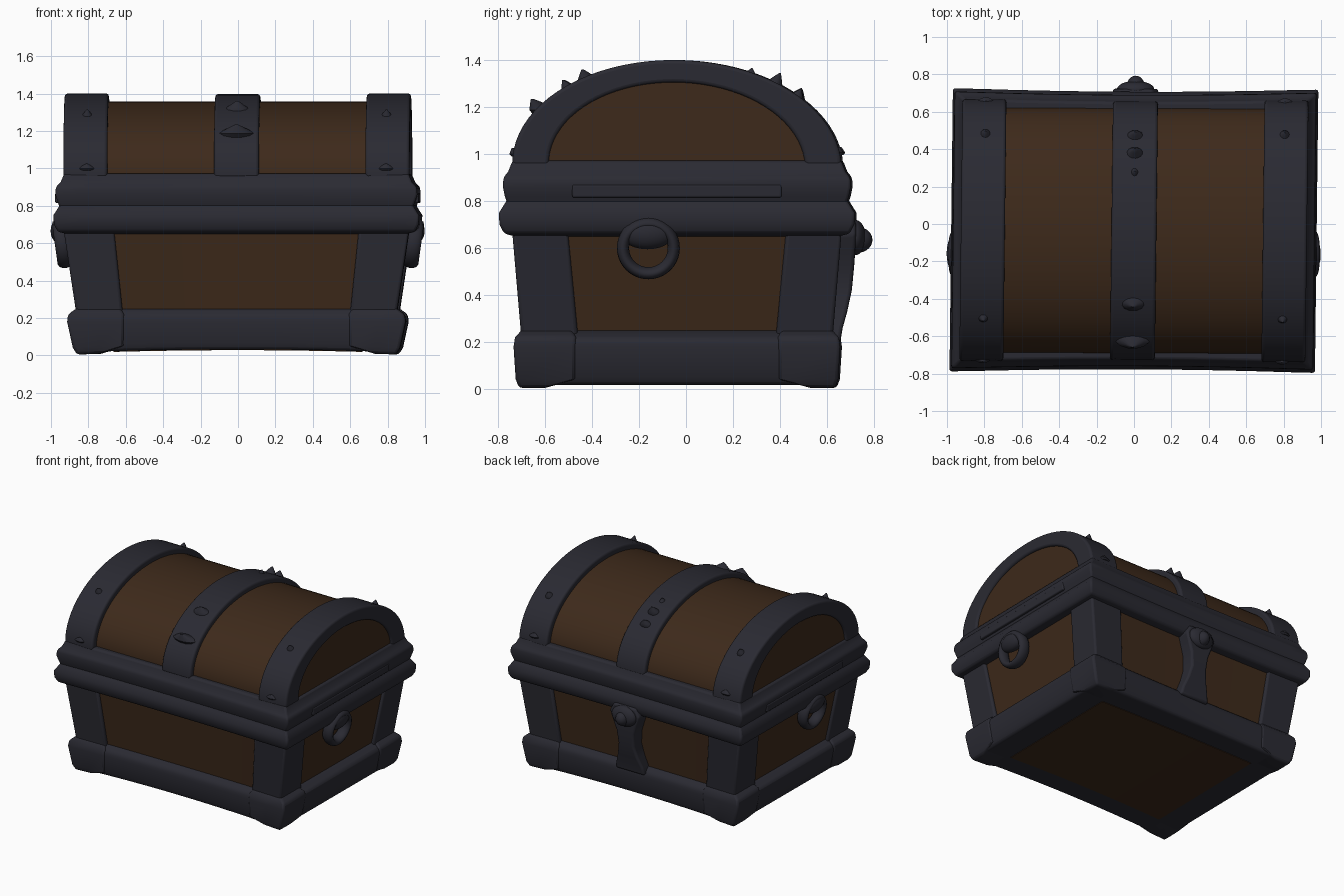
import bpy, bmesh, math
from mathutils import Vector, Matrix

if "Cube" in bpy.data.objects:
    bpy.data.objects.remove(bpy.data.objects["Cube"])

CY = -0.035          # the chest body sits slightly forward of the lock
ZC = 0.95            # spring line of the arched lid
# slight hand-made skew
TWIST = Matrix(((1, 0.012, 0, 0), (-0.004, 1, 0, 0), (0, 0, 1, 0), (0, 0, 0, 1)))


def material(name, rgb):
    m = bpy.data.materials.new(name)
    m.diffuse_color = (*rgb, 1)
    m.use_nodes = True
    m.node_tree.nodes["Principled BSDF"].inputs["Base Color"].default_value = m.diffuse_color
    return m


IRON = material("dark_iron", (0.023, 0.023, 0.032))
WOOD = material("brown_wood", (0.047, 0.0225, 0.0105))


def finish(name, bm, mat, bevel=0.0):
    bmesh.ops.recalc_face_normals(bm, faces=bm.faces)
    bm.transform(TWIST)
    me = bpy.data.meshes.new(name)
    bm.to_mesh(me)
    bm.free()
    me.materials.append(mat)
    ob = bpy.data.objects.new(name, me)
    bpy.context.collection.objects.link(ob)
    if bevel:
        mod = ob.modifiers.new("soft_edges", 'BEVEL')
        mod.width = bevel
        mod.segments = 3
        mod.limit_method = 'ANGLE'
        mod.angle_limit = math.radians(35)
    return ob


def bow(x, y, z):
    """Long sides sag inwards and the underside arches up a little."""
    k = max(0.0, 1 - (x / 0.93) ** 2)
    return x, CY + (y - CY) * (1 - 0.02 * k), z + (0.018 * k if z < 0.1 else 0)


def loft(name, levels, mat, bevel=0.0, n=1):
    """Stack of rectangles: (z, x0, x1, y0, y1), cut n times along x."""
    bm = bmesh.new()
    rings = []
    for z, x0, x1, y0, y1 in levels:
        xs = [x0 + (x1 - x0) * i / n for i in range(n + 1)]
        pts = [(x, y0) for x in xs] + [(x, y1) for x in xs[::-1]]
        rings.append([bm.verts.new(bow(x, y, z)) for x, y in pts])
    m = 2 * n + 2
    for lo, hi in zip(rings, rings[1:]):
        for i in range(m):
            j = (i + 1) % m
            bm.faces.new((lo[i], lo[j], hi[j], hi[i]))
    for r in (rings[0], rings[-1]):
        for i in range(n):
            bm.faces.new((r[i], r[i + 1], r[m - 2 - i], r[m - 1 - i]))
    return finish(name, bm, mat, bevel)


def tier(name, levels, mat, bevel=0.0):
    """Centred stack: (z, half x, half y)."""
    return loft(name, [(z, -x, x, CY - y, CY + y) for z, x, y in levels], mat, bevel, 12)


def corner(name, levels, sx, sy, mat, bevel):
    """Corner stack: (z, inner x, outer x, inner y, outer y), mirrored by sign."""
    return loft(name, [(z, *sorted((sx * a, sx * b)), *sorted((CY + sy * c, CY + sy * d)))
                       for z, a, b, c, d in levels], mat, bevel, 2)


def arch(name, x0, x1, outer, inner, mat, bevel=0.0, n=40):
    """Half-elliptical band (or solid when inner is None) extruded along x."""
    def curve(r):
        return [(CY + r[0] * math.cos(math.pi * i / n) - 0.015 * math.sin(math.pi * i / n),
                 ZC + r[1] * math.sin(math.pi * i / n)) for i in range(n + 1)]
    bm = bmesh.new()
    out = curve(outer)
    inn = curve(inner) if inner else [(y, ZC - 0.02) for y, z in out]
    o0, i0, o1, i1 = [[bm.verts.new((x, y, z)) for y, z in c]
                      for x in (x0, x1) for c in (out, inn)]
    for k in range(n):
        for a, b in ((o0, o1), (o1, i1), (i1, i0), (i0, o0)):
            bm.faces.new((a[k], a[k + 1], b[k + 1], b[k]))
    for k in (0, n):
        bm.faces.new((o0[k], o1[k], i1[k], i0[k]))
    return finish(name, bm, mat, bevel)


def blob(name, loc, size, mat):
    bm = bmesh.new()
    bmesh.ops.create_uvsphere(bm, u_segments=24, v_segments=14, radius=1)
    for v in bm.verts:
        v.co = Vector(loc) + Vector(a * b for a, b in zip(v.co, size))
    return finish(name, bm, mat)


def thorn(name, x, y, z, w, d):
    """Spike whose tip is at (x, y, z), rooted in the hoop; w, d are base half sizes."""
    r = math.hypot((y - CY) / 0.70, (z - ZC) / 0.45)
    tip = Vector((x, y, z))
    root = Vector((x, CY + (y - CY) * 0.94 / r, ZC + (z - ZC) * 0.94 / r - 0.03))
    bm = bmesh.new()
    n, rings = 14, []
    for t, s in ((0, 1.0), (0.3, 0.9), (0.6, 0.55), (0.85, 0.25), (1, 0.06)):
        c = root.lerp(tip, t)
        rings.append([bm.verts.new(c + Vector((w * s * math.cos(a), d * s * math.sin(a), 0)))
                      for a in (math.tau * i / n for i in range(n))])
    for lo, hi in zip(rings, rings[1:]):
        for i in range(n):
            j = (i + 1) % n
            bm.faces.new((lo[i], lo[j], hi[j], hi[i]))
    bm.faces.new(rings[-1])
    bm.faces.new(rings[0])
    finish(name, bm, IRON)


# Wooden box and underside board
tier("wood_box", [(0.11, 0.815, 0.627), (0.70, 0.908, 0.685)], WOOD)
tier("bottom_board", [(0.010, 0.66, 0.50), (0.03, 0.66, 0.50)], WOOD)

# Iron plinth
tier("base_plinth", [(0.014, 0.85, 0.668), (0.05, 0.872, 0.683), (0.18, 0.898, 0.69),
                     (0.215, 0.892, 0.685), (0.25, 0.835, 0.65)], IRON, 0.015)

# Corner posts and corner feet
for sx in (-1, 1):
    for sy in (-1, 1):
        corner("corner_post", [(0.20, 0.605, 0.853, 0.42, 0.663),
                               (0.68, 0.655, 0.925, 0.465, 0.702)], sx, sy, IRON, 0.015)
        corner("corner_foot", [(0.002, 0.74, 0.853, 0.57, 0.675), (0.04, 0.60, 0.875, 0.43, 0.688),
                               (0.18, 0.60, 0.905, 0.43, 0.696), (0.22, 0.60, 0.90, 0.43, 0.69),
                               (0.255, 0.62, 0.85, 0.45, 0.66)], sx, sy, IRON, 0.015)

# Double rim where the lid meets the box
tier("lower_rim", [(0.65, 0.91, 0.69), (0.662, 0.955, 0.735), (0.70, 0.975, 0.755),
                   (0.75, 0.977, 0.757), (0.785, 0.955, 0.735), (0.81, 0.94, 0.72)], IRON, 0.012)
tier("upper_rim", [(0.79, 0.945, 0.722), (0.82, 0.955, 0.732), (0.86, 0.968, 0.74),
                   (0.90, 0.965, 0.738), (0.925, 0.94, 0.718), (0.972, 0.92, 0.70)], IRON, 0.012)
for s in (-1, 1):
    x0, x1 = sorted((s * 0.94, s * 0.972))
    loft("rim_side_strip", [(0.815, x0, x1, -0.48, 0.41), (0.87, x0, x1, -0.48, 0.41)], IRON, 0.008)

# Arched lid with three hoops
arch("lid_wood", -0.908, 0.908, (0.655, 0.407), None, WOOD)
arch("middle_hoop", -0.12, 0.12, (0.692, 0.447), (0.60, 0.36), IRON, 0.015)
for s in (-1, 1):
    x0, x1 = sorted((s * 0.69, s * 0.925))
    arch("end_hoop", x0, x1, (0.70, 0.45), (0.545, 0.355), IRON, 0.015)

# Thorns on the hoops
for y, z, w, d in ((-0.655, 1.235, 0.115, 0.08), (-0.44, 1.36, 0.10, 0.07),
                   (0.28, 1.365, 0.04, 0.05), (0.40, 1.345, 0.06, 0.055),
                   (0.49, 1.28, 0.06, 0.055)):
    thorn("middle_thorn", 0, y, z, w, d)
for s in (-1, 1):
    for y, z, w in ((-0.52, 1.315, 0.05), (-0.735, 1.025, 0.06),
                    (0.49, 1.275, 0.045), (0.655, 1.03, 0.06)):
        thorn("end_thorn", s * 0.80, y, z, w, 0.055)

# Clasp on the back face
loft("clasp_plate", [(z, -w, w, 0.55, y) for z, w, y in (
    (0.20, 0.12, 0.67), (0.26, 0.11, 0.68), (0.33, 0.085, 0.70), (0.42, 0.065, 0.72),
    (0.52, 0.075, 0.73), (0.59, 0.10, 0.735), (0.66, 0.125, 0.738), (0.72, 0.09, 0.738))],
    IRON, 0.015)
blob("clasp_boss", (0, 0.72, 0.645), (0.10, 0.045, 0.075), IRON)
blob("clasp_knob", (0, 0.73, 0.635), (0.05, 0.063, 0.055), IRON)

# Deep ring handles hanging from the rim on both ends
for s in (-1, 1):
    bpy.ops.mesh.primitive_torus_add(location=(s * 0.938, -0.16, 0.60),
                                     rotation=(0, math.radians(90 + s * 8), 0),
                                     major_radius=0.108, minor_radius=0.026,
                                     major_segments=40, minor_segments=12)
    ring = bpy.context.object
    ring.name = "handle_ring"
    ring.scale.z = 1.6
    ring.data.materials.append(IRON)
    blob("handle_lug", (s * 0.945, -0.16, 0.665), (0.055, 0.115, 0.07), IRON)

# Smooth shading with crisp edges
bpy.ops.object.select_all(action='DESELECT')
for ob in bpy.context.scene.objects:
    ob.select_set(True)
    bpy.context.view_layer.objects.active = ob
bpy.ops.object.shade_smooth_by_angle(angle=math.radians(45))
